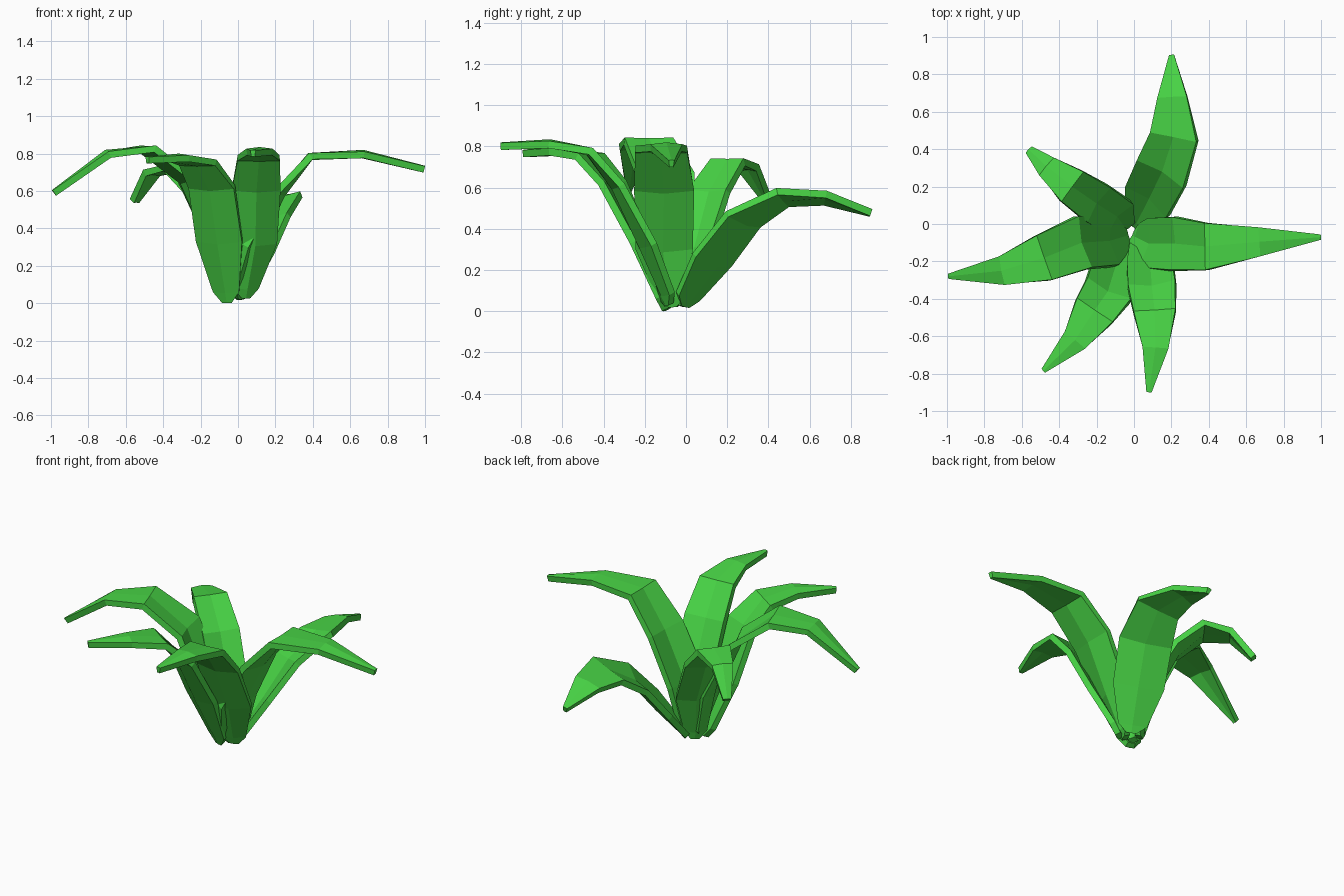
import bpy
from math import radians
from mathutils import Vector, Matrix

green = bpy.data.materials.new("leaf_green")
green.diffuse_color = (0.065, 0.66, 0.06, 1)

WIDTH = [0.022, 0.07, 0.128, 0.135, 0.12, 0.075, 0.014]   # half widths, root to tip
CUP = [0.1, 0.2, 0.25, 0.18, 0.03, -0.12, -0.2]           # gutter at base, ridge at tip


def leaf(name, spine, scale=1.0, roll=0, tip=0.014):
    """Bent, creased blade following a spine, thickened on its underside."""
    pts = [Vector(p) for p in spine]
    pts.insert(1, pts[0].lerp(pts[1], 0.17))               # quick flare above the root
    n = len(pts)
    verts, faces = [], []
    for i, p in enumerate(pts):
        t = (pts[min(i + 1, n - 1)] - pts[max(i - 1, 0)]).normalized()
        side = t.cross(Vector((0, 0, 1))).normalized()
        side = Matrix.Rotation(radians(roll), 3, t) @ side
        up = side.cross(t)
        w = tip if i == n - 1 else WIDTH[i] * scale
        lift = up * CUP[i] * w
        verts += [p - side * w + lift, p, p + side * w + lift]
    for i in range(n - 1):
        for j in range(2):
            a = i * 3 + j
            faces.append((a, a + 1, a + 4, a + 3))
    mesh = bpy.data.meshes.new(name)
    mesh.from_pydata(verts, [], faces)
    mesh.materials.append(green)
    ob = bpy.data.objects.new(name, mesh)
    bpy.context.collection.objects.link(ob)
    mod = ob.modifiers.new("thickness", 'SOLIDIFY')
    mod.thickness = 0.035
    mod.offset = -1
    mod.use_even_offset = True


# Six arching leaves around a common root
leaf("right_leaf", [(-0.01, -0.06, 0.03), (0.08, -0.105, 0.30), (0.22, -0.105, 0.59),
                    (0.38, -0.12, 0.80), (0.67, -0.095, 0.82), (1.0, -0.07, 0.735)], 1.04)
leaf("left_leaf", [(-0.03, -0.06, 0.03), (-0.13, -0.09, 0.32), (-0.28, -0.10, 0.66),
                   (-0.48, -0.18, 0.84), (-0.71, -0.25, 0.82), (-0.995, -0.28, 0.605)], 1.04)
leaf("front_leaf", [(0.03, -0.07, 0.04), (0.085, -0.195, 0.32), (0.095, -0.33, 0.61),
                    (0.11, -0.46, 0.79), (0.115, -0.66, 0.835), (0.08, -0.90, 0.82)], 0.93)
leaf("front_left_leaf", [(-0.05, -0.08, 0.015), (-0.10, -0.23, 0.33), (-0.14, -0.36, 0.62),
                         (-0.21, -0.46, 0.765), (-0.315, -0.62, 0.80), (-0.485, -0.785, 0.785)], 0.95)
leaf("back_left_leaf", [(-0.04, -0.03, 0.03), (-0.09, 0.04, 0.31), (-0.20, 0.11, 0.58),
                        (-0.33, 0.20, 0.74), (-0.47, 0.31, 0.72), (-0.565, 0.40, 0.56)], 0.82, 0, 0.024)
leaf("back_leaf", [(0.0, -0.02, 0.04), (0.08, 0.135, 0.24), (0.15, 0.28, 0.44),
                   (0.21, 0.465, 0.565), (0.20, 0.68, 0.575), (0.20, 0.905, 0.495)], 1.08, -14)
